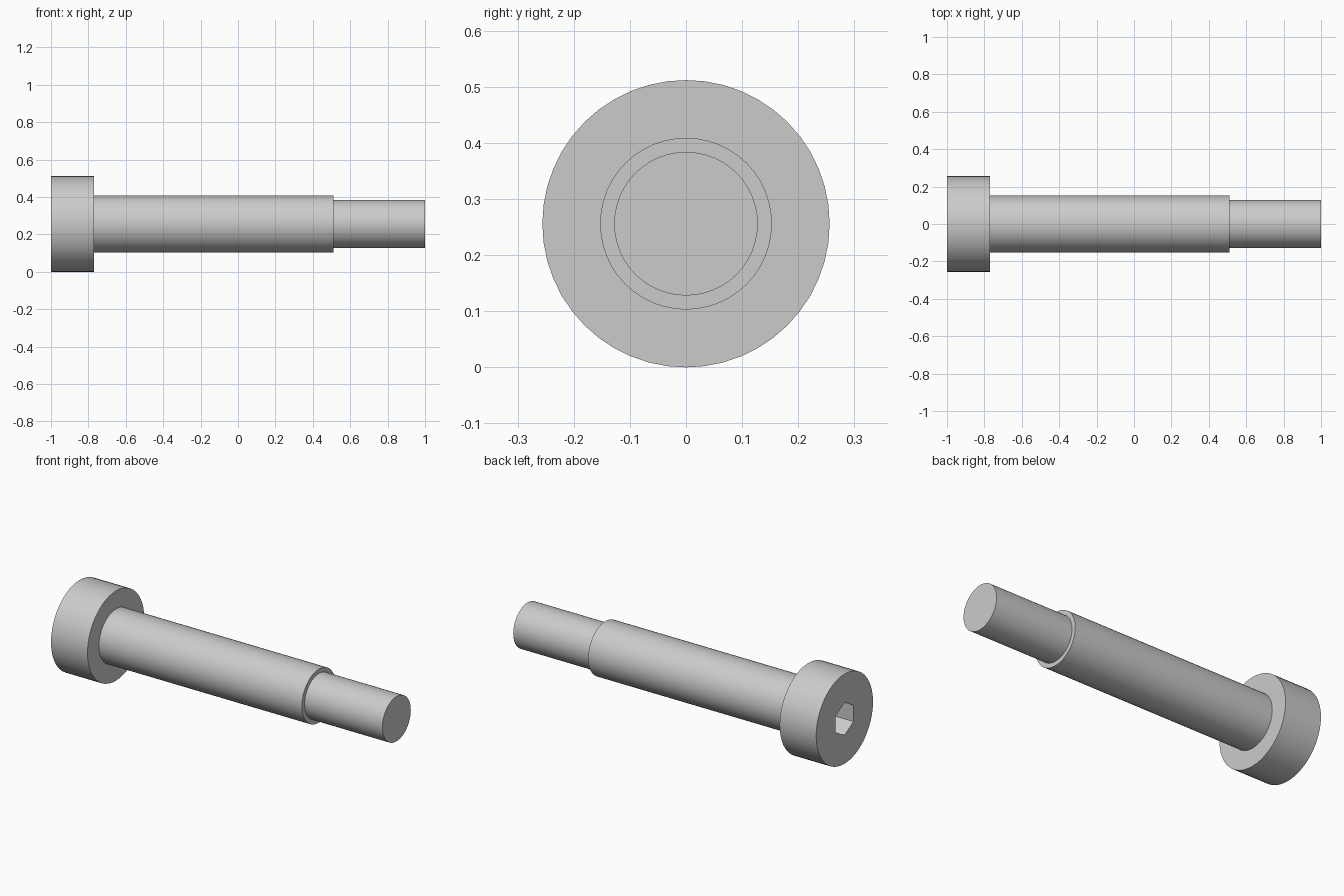
import bpy
import bmesh
from math import cos, sin, tau

SIDES = 48
HEX_RADIUS, SOCKET_DEPTH = 0.093, 0.13
HEAD_R, SHOULDER_R, END_R = 0.256, 0.153, 0.128

cube = bpy.data.objects.get("Cube")
if cube:
    bpy.data.objects.remove(cube, do_unlink=True)

steel = bpy.data.materials.new("grey_steel")
steel.use_nodes = True
steel.diffuse_color = (0.6, 0.6, 0.6, 1)
steel.node_tree.nodes["Principled BSDF"].inputs["Base Color"].default_value = (0.6, 0.6, 0.6, 1)

bm = bmesh.new()


def ring(x, radius, count=SIDES):
    """Circle of vertices around the x axis, starting at the top."""
    angles = [tau * i / count for i in range(count)]
    return [bm.verts.new((x, radius * sin(a), radius * cos(a))) for a in angles]


def join(a, b):
    """Band of quads between two rings of equal count."""
    n = len(a)
    for i in range(n):
        j = (i + 1) % n
        bm.faces.new((a[i], a[j], b[j], b[i]))


# Stepped body: head, shoulder and narrow end
profile = [(-1, HEAD_R), (-0.77, HEAD_R), (-0.77, SHOULDER_R),
           (0.51, SHOULDER_R), (0.51, END_R), (1, END_R)]
rings = [ring(x, r) for x, r in profile]
for a, b in zip(rings, rings[1:]):
    join(a, b)
bm.faces.new(rings[-1])

# Hexagonal socket sunk into the head
rim = ring(-1, HEX_RADIUS, 6)
floor = ring(-1 + SOCKET_DEPTH, HEX_RADIUS, 6)
join(rim, floor)
bm.faces.new(floor)

# Flat head face around the socket, one sector per hexagon side
step = SIDES // 6
for i in range(6):
    arc = [rings[0][(i * step + k) % SIDES] for k in range(step + 1)]
    bm.faces.new(arc + [rim[(i + 1) % 6], rim[i]])

bmesh.ops.recalc_face_normals(bm, faces=bm.faces)
mesh = bpy.data.meshes.new("shoulder_bolt")
bm.to_mesh(mesh)
bm.free()
mesh.materials.append(steel)

bolt = bpy.data.objects.new("shoulder_bolt", mesh)
bolt.location.z = HEAD_R
bpy.context.collection.objects.link(bolt)

# Smooth round sides, crisp steps and socket
bpy.ops.object.select_all(action="DESELECT")
bolt.select_set(True)
bpy.context.view_layer.objects.active = bolt
bpy.ops.object.shade_smooth_by_angle()
